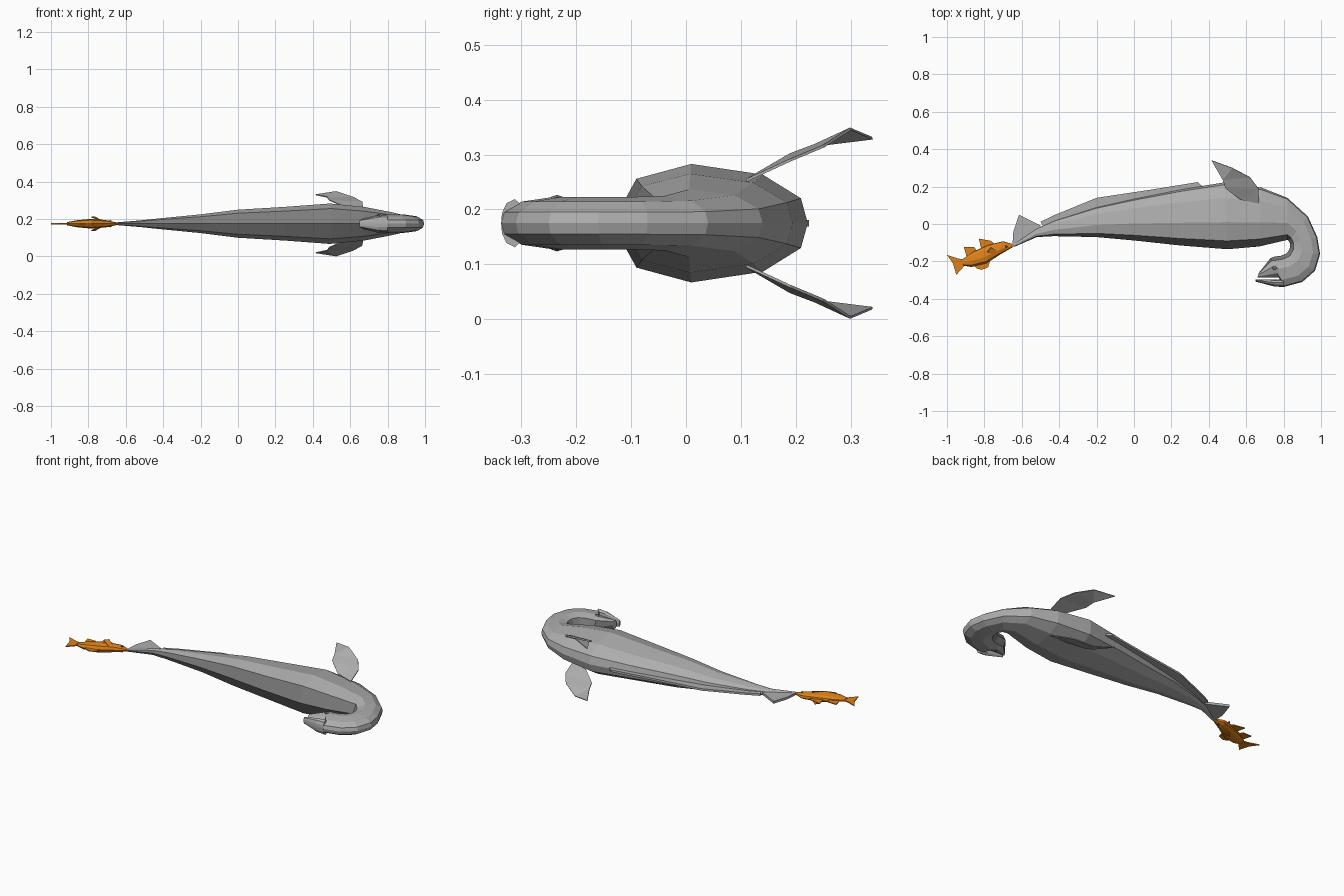
import bpy, bmesh
from mathutils import Vector

if "Cube" in bpy.data.objects:
    bpy.data.objects.remove(bpy.data.objects["Cube"])

MID = 0.175  # height of the symmetry plane


def mat(name, col):
    m = bpy.data.materials.new(name)
    m.diffuse_color = (*col, 1)
    m.use_nodes = True
    m.node_tree.nodes["Principled BSDF"].inputs["Base Color"].default_value = m.diffuse_color
    return m


GREY = mat("grey_skin", (0.42, 0.42, 0.42))
BELLY = mat("dark_belly", (0.20, 0.20, 0.20))
ORANGE = mat("orange_scales", (0.72, 0.22, 0.01))
DARK = mat("dark_eye", (0.06, 0.06, 0.07))

# ten-sided section: (outer..inner, half height)
HALF = [(1, 0), (.93, .42), (.54, .82), (-.19, 1), (-.75, .75), (-1, 0)]
SECTION = HALF + [(u, -w) for u, w in HALF[-2:0:-1]]


def finish(name, bm, mats):
    bmesh.ops.recalc_face_normals(bm, faces=bm.faces)
    me = bpy.data.meshes.new(name)
    bm.to_mesh(me)
    bm.free()
    for m in mats:
        me.materials.append(m)
    ob = bpy.data.objects.new(name, me)
    bpy.context.collection.objects.link(ob)
    return ob


def loft(name, rings, mats):
    """rings: (outer x, outer y, inner x, inner y, half height)"""
    bm = bmesh.new()
    loops = []
    for ox, oy, ix, iy, h in rings:
        o, i = Vector((ox, oy, MID)), Vector((ix, iy, MID))
        c, d = (o + i) / 2, (o - i) / 2
        loops.append([bm.verts.new(c + d * u + Vector((0, 0, w * h))) for u, w in SECTION])
    n = len(SECTION)
    for a, b in zip(loops, loops[1:]):
        for j in range(n):
            f = bm.faces.new((a[j], a[(j + 1) % n], b[(j + 1) % n], b[j]))
            if len(mats) > 1 and j in (4, 5):
                f.material_index = 1
    bm.faces.new(loops[0])
    bm.faces.new(loops[-1])
    return finish(name, bm, mats)


def plate(name, pts, thick, m):
    """flat fin lying in the symmetry plane"""
    bm = bmesh.new()
    f = bm.faces.new([bm.verts.new((x, y, MID - thick / 2)) for x, y in pts])
    r = bmesh.ops.extrude_face_region(bm, geom=[f])
    for v in r["geom"]:
        if isinstance(v, bmesh.types.BMVert):
            v.co.z += thick
    return finish(name, bm, [m])


def side_fin(name, pts, quads, side, m, thick=0.006):
    """thin bent fin, pts heights measured from the symmetry plane"""
    bm = bmesh.new()
    vs = [bm.verts.new((x, y, MID + side * z)) for x, y, z in pts]
    for q in quads:
        bm.faces.new([vs[k] for k in q])
    ob = finish(name, bm, [m])
    s = ob.modifiers.new("thickness", "SOLIDIFY")
    s.thickness, s.offset = thick, 0


def eye(name, x, y, z, r, m):
    bm = bmesh.new()
    bmesh.ops.create_icosphere(bm, subdivisions=1, radius=r)
    for v in bm.verts:
        v.co = Vector((x + v.co.x, y + v.co.y, z + v.co.z * 0.5))
    finish(name, bm, [m])


# long body, curled neck and upper head
loft("body", [
    (-.645, -.105, -.64, -.122, .008),
    (-.52, -.025, -.52, -.07, .018),
    (-.42, .02, -.43, -.065, .028),
    (-.2, .09, -.2, -.07, .05),
    (0, .135, 0, -.088, .075),
    (.25, .185, .25, -.115, .09),
    (.48, .222, .5, -.135, .108),
    (.68, .195, .67, -.12, .09),
    (.82, .14, .82, -.085, .062),
    (.93, .04, .828, -.09, .05),
    (.98, -.07, .835, -.108, .048),
    (.995, -.16, .832, -.135, .048),
    (.968, -.25, .815, -.158, .048),
    (.9, -.31, .785, -.17, .048),
    (.80, -.337, .75, -.174, .048),
    (.775, -.287, .73, -.182, .047),
    (.66, -.287, .667, -.262, .028)], [GREY, BELLY])

# lower jaw
loft("lower_jaw", [(.80, -.337, .80, -.295, .044),
                   (.75, -.334, .75, -.298, .042),
                   (.65, -.308, .65, -.298, .02)], [GREY])

# back ridge and tail fin
plate("back_fin", [(.38, .19), (.34, .224), (.1, .185), (-.2, .14), (-.42, .05), (-.5, .012),
                   (-.48, -.02), (-.2, .07), (0, .12), (.25, .17)], .012, GREY)
plate("tail_fin", [(-.65, -.115), (-.645, -.04), (-.615, .05), (-.5, -.008),
                   (-.5, -.06), (-.53, -.07)], .014, GREY)

# paired flippers and eyes
FLIPPER = [(.67, .11, .078), (.665, .19, .115), (.62, .25, .14), (.525, .30, .172),
           (.415, .34, .155), (.475, .235, .142), (.49, .19, .125), (.57, .13, .09)]
for side, tag in ((1, "upper"), (-1, "lower")):
    side_fin("flipper_" + tag, FLIPPER,
             [(0, 1, 7), (1, 6, 7), (1, 2, 6), (2, 5, 6), (2, 3, 5), (3, 4, 5)], side, GREY, .005)
    eye("eye_" + tag, .752, -.235, MID + side * .045, .013, BELLY)

# small orange fish
loft("fish_body", [
    (-.64, -.11, -.645, -.122, .006),
    (-.70, -.092, -.715, -.163, .02),
    (-.78, -.112, -.79, -.212, .026),
    (-.86, -.148, -.87, -.23, .018),
    (-.915, -.187, -.915, -.222, .008)], [ORANGE])
plate("fish_tail", [(-.90, -.19), (-.94, -.185), (-1, -.165), (-.968, -.21),
                    (-.95, -.272), (-.905, -.222)], .006, ORANGE)
plate("fish_front_back_fin", [(-.74, -.11), (-.765, -.09), (-.83, -.078), (-.815, -.14)], .005, ORANGE)
plate("fish_rear_back_fin", [(-.84, -.145), (-.855, -.122), (-.91, -.122), (-.895, -.175)], .005, ORANGE)
plate("fish_belly_fin", [(-.77, -.2), (-.78, -.232), (-.815, -.245), (-.84, -.238), (-.86, -.22)], .005, ORANGE)
for side, tag in ((1, "upper"), (-1, "lower")):
    side_fin("fish_side_fin_" + tag, [(-.735, -.14, .02), (-.765, -.125, .037), (-.785, -.15, .036), (-.745, -.165, .02)],
             [(0, 1, 2, 3)], side, ORANGE, .004)
    eye("fish_eye_" + tag, -.683, -.122, MID + side * .015, .008, DARK)
